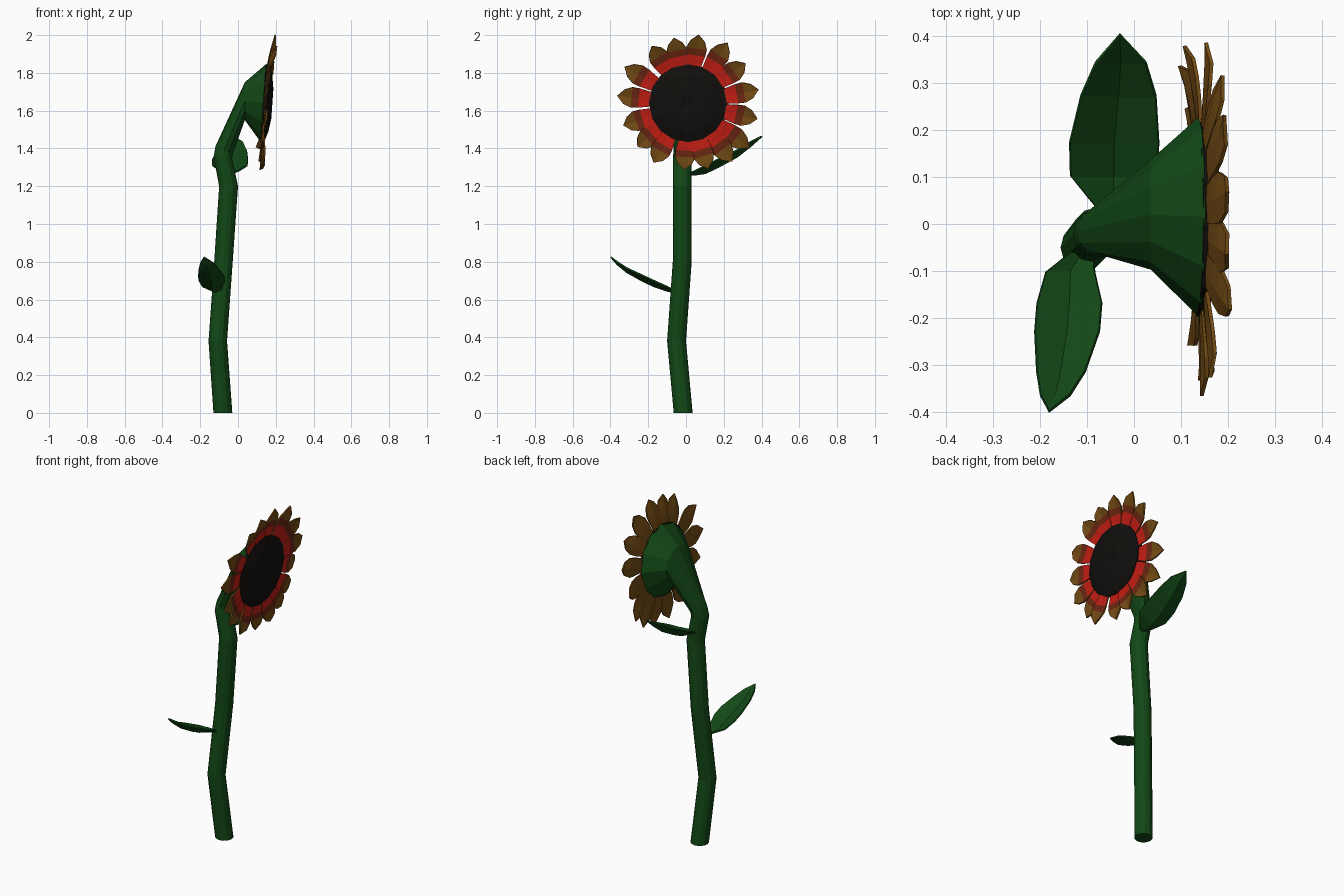
import bpy, bmesh
from math import sin, cos, pi, radians
from mathutils import Vector

if "Cube" in bpy.data.objects:
    bpy.data.objects.remove(bpy.data.objects["Cube"])


def material(name, rgb):
    m = bpy.data.materials.new(name)
    m.diffuse_color = (*rgb, 1)
    m.use_nodes = True
    m.node_tree.nodes["Principled BSDF"].inputs["Base Color"].default_value = m.diffuse_color
    return m


GREEN = material("leaf_green", (0.006, 0.065, 0.008))
BLACK = material("seed_black", (0.006, 0.005, 0.004))
RED = material("petal_red", (0.55, 0.013, 0.007))
RUST = material("petal_rust", (0.15, 0.02, 0.006))
GOLD = material("petal_gold", (0.17, 0.07, 0.007))


def make_object(name, verts, faces, mats, indices=None, recalc=False):
    me = bpy.data.meshes.new(name)
    me.from_pydata([tuple(v) for v in verts], [], faces)
    for m in mats:
        me.materials.append(m)
    if indices:
        for p, i in zip(me.polygons, indices):
            p.material_index = i
    if recalc:
        bm = bmesh.new()
        bm.from_mesh(me)
        bmesh.ops.recalc_face_normals(bm, faces=bm.faces)
        bm.to_mesh(me)
        bm.free()
    ob = bpy.data.objects.new(name, me)
    bpy.context.collection.objects.link(ob)
    return ob


def loft(name, rings, mat):
    """Skin equal-sided rings and cap both ends."""
    n = len(rings[0])
    verts = [v for ring in rings for v in ring]
    faces = [(k * n + i, k * n + (i + 1) % n, (k + 1) * n + (i + 1) % n, (k + 1) * n + i)
             for k in range(len(rings) - 1) for i in range(n)]
    faces += [tuple(range(n)), tuple(range(len(verts) - n, len(verts)))]
    return make_object(name, verts, faces, [mat], recalc=True)


def blade(name, rows, tip, mats, bands, thickness, offset=0):
    """Leaf or petal: rows of (left, middle, right) points closing on a tip."""
    verts = [p for row in rows for p in row] + [tip]
    faces, idx = [], []
    for k in range(len(rows) - 1):
        for s in (0, 1):
            a = 3 * k + s
            faces.append((a, a + 3, a + 4, a + 1))
            idx.append(bands[k])
    a, t = 3 * (len(rows) - 1), len(verts) - 1
    faces += [(a, t, a + 1), (a + 1, t, a + 2)]
    idx += [bands[-1]] * 2
    ob = make_object(name, verts, faces, mats, idx)
    mod = ob.modifiers.new("thickness", 'SOLIDIFY')
    mod.thickness = thickness
    mod.offset = -1
    mod.material_offset = offset
    mod.material_offset_rim = offset
    return ob


# Stem flaring into the flower's green back: centre, radius, side radius, tilt
STEM = [((-0.08, -0.015, 0), 0.05, 0.05, 0),
        ((-0.107, -0.05, 0.38), 0.049, 0.05, 0),
        ((-0.077, -0.02, 0.80), 0.049, 0.05, 0),
        ((-0.05, -0.02, 1.20), 0.05, 0.05, 0),
        ((-0.08, -0.02, 1.35), 0.049, 0.05, 5),
        ((-0.074, -0.015, 1.39), 0.05, 0.05, 25),
        ((0.036, 0.02, 1.65), 0.10, 0.117, 90),
        ((0.137, 0.015, 1.64), 0.21, 0.212, 94)]
rings = []
for c, ru, rv, tilt in STEM:
    u = Vector((-cos(radians(tilt)), 0, sin(radians(tilt)))) * ru
    v = Vector((0, rv, 0))
    rings.append([Vector(c) + u * cos(2 * pi * i / 12) + v * sin(2 * pi * i / 12)
                  for i in range(12)])
loft("stem", rings, GREEN)

# Flower head frame
TILT = radians(4)
C = Vector((0.137, 0.01, 1.64))
N = Vector((cos(TILT), 0, -sin(TILT)))
UP = Vector((sin(TILT), 0, cos(TILT)))
Y = Vector((0, 1, 0))


def head(angle, r, d):
    return C + (Y * cos(angle) + UP * sin(angle)) * r + N * d


# Domed seed disc with a small dimple
PROFILE = [(0.206, -0.004), (0.206, 0.016), (0.15, 0.034), (0.08, 0.045),
           (0.045, 0.045), (0.012, 0.036)]
loft("seed_disc", [[head(2 * pi * i / 16, r, d) for i in range(16)]
                   for r, d in PROFILE], BLACK)

# Petals: angle, length, forward lean of the tip
PETALS = [(81, .369, .04), (57, .385, .037), (35, .372, .04), (11, .382, .015),
          (-13, .379, -.02), (-36, .404, -.02), (-53, .39, 0), (-73, .364, .02),
          (-93, .354, .01), (-120, .364, .02), (-139, .355, 0), (-161, .362, .015),
          (174, .377, .008), (150, .388, .015), (122, .36, .05), (102, .356, .04)]
OUTLINE = [(0.18, 0.036), (0.215, 0.042), (0.258, 0.051), (0.295, 0.054), (0.335, 0.037)]
for k, (deg, length, lean) in enumerate(PETALS):
    a = radians(deg)
    radial = head(a, 1, 0) - C
    side = N.cross(radial)
    rows = []
    for r, w in OUTLINE:
        f = (r - 0.18) / (0.37 - 0.18)
        r = 0.18 + f * (length - 0.18)
        d = 0.009 + 0.003 * (k % 2) + (lean - 0.009) * f ** 1.5
        mid = head(a, r, d)
        cup = N * 0.010 * f
        rows.append((mid - side * w + cup, mid, mid + side * w + cup))
    blade(f"petal_{k + 1}", rows, head(a, length, lean),
          [RED, RUST, GOLD, GOLD, GOLD, GOLD], [0, 0, 1, 2, 2], 0.008, 3)


# Leaves: rows of middle x, y, z and half width
def leaf(name, spine, tip, direction):
    rows = []
    for x, y, z, w in spine:
        m = Vector((x, y, z))
        s = Vector((-direction * w, 0, 0))
        lift = Vector((0, 0, 0.45 * w))
        rows.append((m - s + lift, m, m + s + lift))
    blade(name, rows, Vector(tip), [GREEN], [0] * len(rows), 0.008)


leaf("upper_leaf", [(-0.045, 0.02, 1.265, 0.02), (-0.043, 0.05, 1.265, 0.048),
                    (-0.043, 0.10, 1.272, 0.09), (-0.042, 0.17, 1.305, 0.093),
                    (-0.033, 0.27, 1.36, 0.078), (-0.028, 0.34, 1.415, 0.052)],
     (-0.03, 0.40, 1.468), 1)
leaf("lower_leaf", [(-0.11, -0.06, 0.642, 0.022), (-0.135, -0.10, 0.65, 0.05),
                    (-0.137, -0.165, 0.672, 0.067), (-0.142, -0.225, 0.70, 0.067),
                    (-0.155, -0.31, 0.747, 0.05), (-0.167, -0.36, 0.788, 0.03)],
     (-0.18, -0.395, 0.828), -1)
